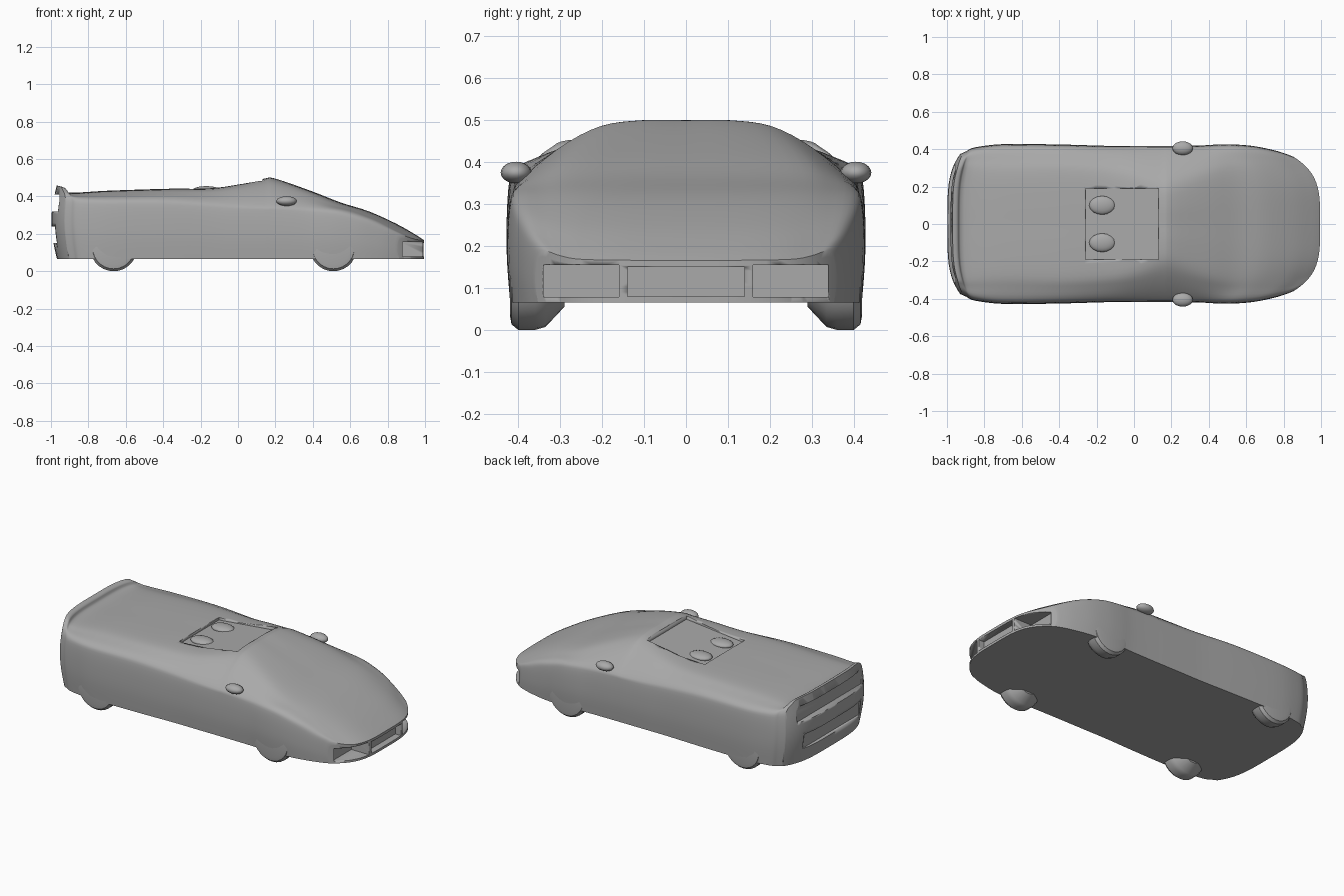
import bpy, bmesh, math
from mathutils import Vector

cube = bpy.data.objects.get("Cube")
if cube:
    bpy.data.objects.remove(cube, do_unlink=True)

grey = bpy.data.materials.new("plain grey")
grey.use_nodes = True
grey.diffuse_color = (0.4, 0.4, 0.4, 1)
grey.node_tree.nodes["Principled BSDF"].inputs["Base Color"].default_value = (0.4, 0.4, 0.4, 1)

FLOOR = 0.065


def spline(points, steps):
    """Smooth curve through every point."""
    out = []
    last = len(points) - 1
    for i in range(last):
        p0, p1 = points[max(i - 1, 0)], points[i]
        p2, p3 = points[i + 1], points[min(i + 2, last)]
        for s in range(steps):
            t = s / steps
            out.append(p1 + ((p2 - p0) * t + (2 * p0 - 5 * p1 + 4 * p2 - p3) * t ** 2
                             + (3 * p1 - p0 - 3 * p2 + p3) * t ** 3) / 2)
    return out + [points[-1]]


def ramp(a, b, v):
    return min(max((v - a) / (b - a), 0), 1)


def lattice(bm, rows):
    """Quads between successive rows of points."""
    grid = [[bm.verts.new(c) for c in row] for row in rows]
    for a, b in zip(grid, grid[1:]):
        for i in range(len(a) - 1):
            bm.faces.new((a[i], a[i + 1], b[i + 1], b[i]))


def finish(name, bm, angle=35):
    bmesh.ops.recalc_face_normals(bm, faces=bm.faces)
    if bm.calc_volume(signed=True) < 0:
        bmesh.ops.reverse_faces(bm, faces=bm.faces)
    mesh = bpy.data.meshes.new(name)
    bm.to_mesh(mesh)
    bm.free()
    obj = bpy.data.objects.new(name, mesh)
    bpy.context.collection.objects.link(obj)
    mesh.materials.append(grey)
    bpy.ops.object.select_all(action="DESELECT")
    obj.select_set(True)
    bpy.context.view_layer.objects.active = obj
    bpy.ops.object.shade_smooth_by_angle(angle=math.radians(angle))
    return obj


def box(name, x, y, z, tilt=0):
    """Box from (low, high) ranges, rising along x by tilt."""
    bm = bmesh.new()
    bmesh.ops.create_cube(bm, size=1)
    for v in bm.verts:
        v.co = Vector([r[0] + (c + 0.5) * (r[1] - r[0]) for c, r in zip(v.co, (x, y, z))])
        v.co.z += tilt * (v.co.x - x[0])
    return finish(name, bm)


# Body stations: x, half width, shoulder height, crown half width, crown height
STATIONS = [
    (-.968, .375, .405, .28, .458), (-.94, .39, .395, .28, .45), (-.90, .41, .388, .28, .42),
    (-.70, .427, .385, .27, .43), (-.40, .425, .385, .28, .44), (-.15, .418, .37, .27, .445),
    (0, .418, .36, .25, .466), (.14, .418, .355, .21, .494), (.2, .418, .355, .21, .494),
    (.4, .42, .345, .26, .425), (.55, .425, .335, .28, .367), (.7, .425, .318, .27, .32),
    (.85, .415, .28, .27, .252), (.95, .39, .228, .27, .195), (.995, .36, .19, .25, .166),
]


def section(x, w, zs, cw, zc):
    """Upper outline of one station, from side to side."""
    h = zs - FLOOR
    half = [(.98 * w, FLOOR), (w, FLOOR + .4 * h), (.99 * w, FLOOR + .85 * h), (.95 * w, zs),
            (.45 * w + .55 * cw, zs + .55 * (zc - zs)), (cw, zc - .1 * (zc - zs)), (.5 * cw, zc)]
    pts = [Vector((x, y, z)) for y, z in half] + [Vector((x, 0, zc))]
    pts += [Vector((x, -y, z)) for y, z in reversed(half)]
    return spline(pts, 4)


def ground(row):
    """The points of a station dropped to the underside."""
    edge = row[0].y
    return [Vector((p.x, max(-edge, min(edge, p.y)), FLOOR)) for p in row]


def warp(p):
    """Round the nose and tail in plan, and bulge the tail."""
    nose = 8.6 * p.y ** 4 * ramp(.3, 1, p.x)
    bulge = .03 * math.sin(math.pi * min((p.z - FLOOR) / .4, 1))
    tail = (3.5 * p.y ** 4 - bulge) * ramp(-.72, -.968, p.x)
    return p + Vector((tail - nose, 0, 0))


bm = bmesh.new()
shell = [section(*s) for s in spline([Vector(s) for s in STATIONS], 4)]
sheets = [shell, [ground(row) for row in shell]]
for row in (shell[0], shell[-1]):
    sheets.append([[p.lerp(q, k / 8) for p, q in zip(row, ground(row))] for k in range(9)])
for sheet in sheets:
    lattice(bm, [[warp(p) for p in row] for row in sheet])
bmesh.ops.remove_doubles(bm, verts=bm.verts, dist=.0001)
body = finish("car_body", bm)

# Recesses: centre and side intakes, tail panels, cockpit
cutters = [
    box("centre_intake_cutter", (.955, 1.1), (-.14, .14), (.08, .15)),
    box("upper_tail_cutter", (-1.1, -.955), (-.31, .31), (.32, .41)),
    box("lower_tail_cutter", (-1.1, -.965), (-.27, .27), (.15, .24)),
    box("cockpit_cutter", (-.26, .13), (-.19, .19), (.425, .6), .1),
]
for side in (-1, 1):
    cutters.append(box("side_intake_cutter", (.87, 1.1),
                       sorted((side * .16, side * .34)), (.078, .155)))
for c in cutters:
    c.hide_render = True
    mod = body.modifiers.new(c.name, "BOOLEAN")
    mod.object = c
    mod.operation = "DIFFERENCE"
    mod.solver = "EXACT"
    bpy.context.view_layer.objects.active = body
    bpy.ops.object.modifier_apply(modifier=mod.name)
    bpy.data.objects.remove(c, do_unlink=True)


def wheel(name, x, side):
    """Tyre tapering towards its inner side."""
    bm = bmesh.new()
    rings = []
    for y, r in ((.29, .07), (.335, .118), (.36, .125), (.40, .125), (.416, .112), (.42, .09)):
        ring = []
        for i in range(28):
            a = math.tau * i / 28
            ring.append(bm.verts.new((x + r * math.cos(a), side * y, .125 + r * math.sin(a))))
        rings.append(ring)
    for a, b in zip(rings, rings[1:]):
        for i in range(28):
            j = (i + 1) % 28
            bm.faces.new((a[i], a[j], b[j], b[i]))
    bm.faces.new(rings[0])
    bm.faces.new(rings[-1])
    finish(name, bm)


def blob(name, centre, size):
    """Soft rounded lump."""
    bm = bmesh.new()
    bmesh.ops.create_uvsphere(bm, u_segments=16, v_segments=10, radius=1)
    for v in bm.verts:
        v.co = Vector([c + k * s for c, k, s in zip(centre, v.co, size)])
    finish(name, bm, 60)


for side, word in ((1, "left"), (-1, "right")):
    wheel(f"front_{word}_wheel", .51, side)
    wheel(f"rear_{word}_wheel", -.665, side)
    # Door mirror and head fairing
    blob(f"{word}_mirror", (.26, side * .405, .375), (.055, .037, .026))
    blob(f"{word}_headrest", (-.17, side * .1, .435), (.07, .05, .02))
